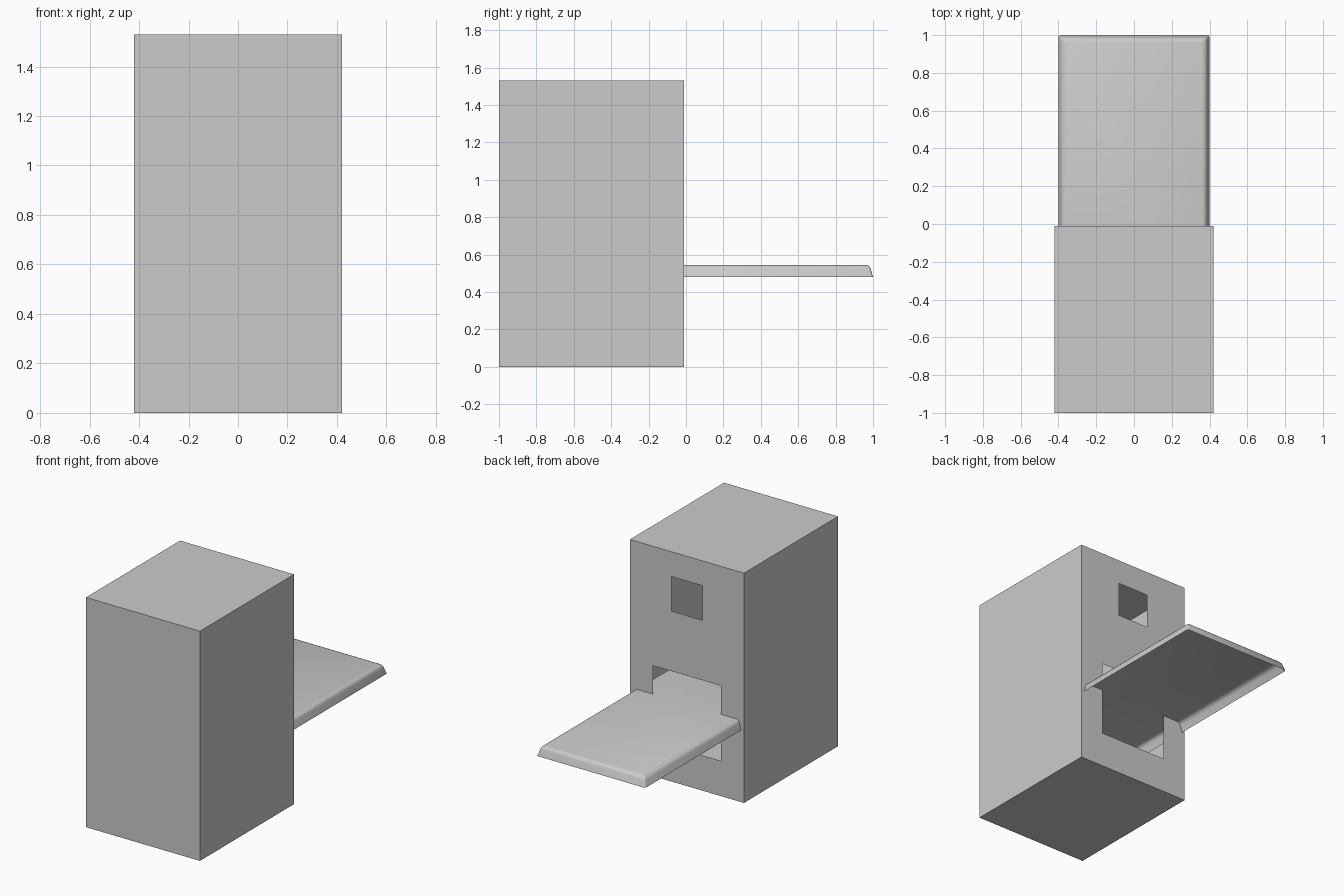
import bpy, bmesh, math

if "Cube" in bpy.data.objects:
    bpy.data.objects.remove(bpy.data.objects["Cube"])

grey = bpy.data.materials.new("plain grey")
grey.diffuse_color = (0.6, 0.6, 0.6, 1)
grey.use_nodes = True
grey.node_tree.nodes["Principled BSDF"].inputs["Base Color"].default_value = grey.diffuse_color


def finish(name, bm):
    bmesh.ops.remove_doubles(bm, verts=bm.verts, dist=1e-5)
    mesh = bpy.data.meshes.new(name)
    bm.to_mesh(mesh)
    bm.free()
    mesh.materials.append(grey)
    obj = bpy.data.objects.new(name, mesh)
    bpy.context.collection.objects.link(obj)
    return obj


def face(bm, points):
    return bm.faces.new([bm.verts.new(p) for p in points])


W, FRONT, BACK, H = 0.42, -1.0, -0.01, 1.53

# Thin-walled cabinet: floor, top, sides and front
bm = bmesh.new()
plan = [(-W, BACK), (-W, FRONT), (W, FRONT), (W, BACK)]
for (x0, y0), (x1, y1) in zip(plan, plan[1:]):
    face(bm, [(x0, y0, 0), (x1, y1, 0), (x1, y1, H), (x0, y0, H)])
face(bm, [(x, y, H) for x, y in plan])
face(bm, [(x, y, 0) for x, y in reversed(plan)])
finish("cabinet", bm)

# Back wall, a grid of panels with a window and a large slot left open
bm = bmesh.new()
xs = [-W, -0.25, -0.115, 0.115, 0.25, W]
zs = [0, 0.235, 0.735, 1.135, 1.365, H]
for i in range(5):
    for j in range(5):
        slot = j == 1 and 1 <= i <= 3
        window = j == 3 and i == 2
        if not (slot or window):
            x0, x1, z0, z1 = xs[i], xs[i + 1], zs[j], zs[j + 1]
            face(bm, [(x1, BACK, z0), (x0, BACK, z0), (x0, BACK, z1), (x1, BACK, z1)])
finish("back_wall", bm)

# Open-bottomed tray running through the slot, with a rounded lip
bm = bmesh.new()
X, Y0, Y1, R = 0.40, -0.60, 1.0, 0.012


def tray_ring(inset, z):
    ring = []
    corners = [(X, Y1, 0), (-X, Y1, 90), (-X, Y0, 180), (X, Y0, 270)]
    for cx, cy, start in corners:
        px = cx - math.copysign(inset + R, cx)
        py = cy - (inset + R) * (1 if cy == Y1 else -1)
        for k in range(3):
            a = math.radians(start + 45 * k)
            ring.append(bm.verts.new((px + R * math.cos(a), py + R * math.sin(a), z)))
    return ring


profile = [(0, 0.48), (0.012, 0.522), (0.016, 0.532), (0.023, 0.540), (0.035, 0.545)]
rings = [tray_ring(inset, z) for inset, z in profile]
for low, high in zip(rings, rings[1:]):
    n = len(low)
    for i in range(n):
        j = (i + 1) % n
        bm.faces.new([low[i], low[j], high[j], high[i]])
bm.faces.new(rings[-1])
tray = finish("tray", bm)
bpy.context.view_layer.objects.active = tray
tray.select_set(True)
bpy.ops.object.shade_smooth_by_angle(angle=math.radians(50))
